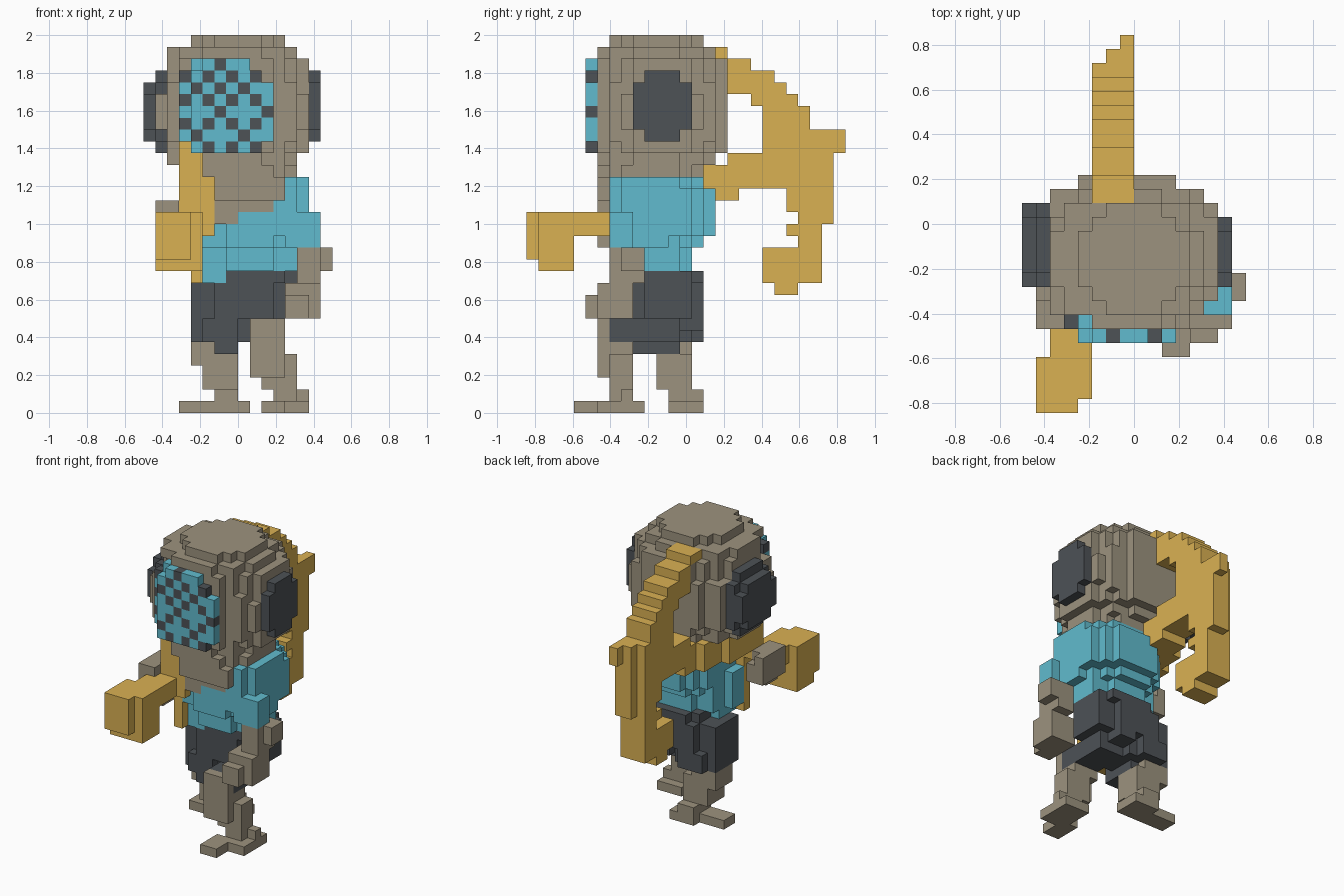
import bpy
import bmesh
from mathutils import Vector

if "Cube" in bpy.data.objects:
    bpy.data.objects.remove(bpy.data.objects["Cube"], do_unlink=True)

UNIT = 1 / 16                        # edge of one block
ORIGIN = Vector((-8, -13.5, 0))      # block grid corner
cells = {}                           # block position -> part name
part_materials = {}


def make_material(name, rgb):
    mat = bpy.data.materials.new(name)
    mat.use_nodes = True
    mat.diffuse_color = (*rgb, 1)
    bsdf = mat.node_tree.nodes["Principled BSDF"]
    bsdf.inputs["Base Color"].default_value = (*rgb, 1)
    bsdf.inputs["Roughness"].default_value = 0.9
    return mat


tan = make_material("warm grey fur", (0.335, 0.29, 0.21))
teal = make_material("teal cloth", (0.12, 0.5, 0.62))
gold = make_material("ochre gold", (0.7, 0.44, 0.086))
dark = make_material("charcoal", (0.075, 0.084, 0.094))


def put(part, material, x, y, z):
    cells[(x, y, z)] = part
    part_materials[part] = material


def fill(part, material, *boxes):
    """Fill boxes given as (x0, y0, z0, x1, y1, z1) in blocks."""
    for x0, y0, z0, x1, y1, z1 in boxes:
        for x in range(x0, x1):
            for y in range(y0, y1):
                for z in range(z0, z1):
                    put(part, material, x, y, z)


def disc(part, material, z0, z1, x0, x1, y0, y1, power=2.2):
    """Fill a rounded slab between two heights."""
    for x in range(x0, x1):
        for y in range(y0, y1):
            u = abs(2 * x + 1 - x0 - x1) / (x1 - x0)
            v = abs(2 * y + 1 - y0 - y1) / (y1 - y0)
            if u ** power + v ** power <= 1:
                fill(part, material, (x, y, z0, x + 1, y + 1, z1))


def plate(part, material, x, y0, y1, z0, z1):
    """Fill an upright octagon one block thick."""
    fill(part, material, (x, y0 + 1, z0, x + 1, y1 - 1, z1),
         (x, y0, z0 + 1, x + 1, y1, z1 - 1))


# Shirt, stepping in towards the waist
disc("shirt", teal, 19, 20, 5, 14, 7, 15)
disc("shirt", teal, 15, 19, 5, 14, 7, 16)
disc("shirt", teal, 14, 15, 5, 13, 7, 15)
disc("shirt", teal, 12, 14, 5, 13, 8, 14)
fill("shirt", teal, (5, 9, 11, 7, 12, 12), (5, 8, 14, 8, 10, 16),
     (4, 9, 12, 5, 11, 16))
fill("left_sleeve", teal, (12, 7, 17, 13, 12, 20), (13, 8, 17, 14, 12, 20),
     (12, 7, 14, 15, 9, 17), (12, 9, 14, 14, 12, 17))

# Chest fur and chin
fill("chest", tan, (6, 6, 18, 12, 9, 20), (6, 7, 17, 11, 9, 18),
     (6, 7, 16, 8, 9, 17))

# Head built from rounded slabs
disc("head", tan, 19, 20, 5, 13, 6, 14)
disc("head", tan, 20, 21, 3, 13, 6, 15)
disc("head", tan, 21, 22, 2, 13, 6, 16)
disc("head", tan, 22, 23, 2, 14, 6, 17)
disc("head", tan, 23, 24, 1, 14, 6, 17, 2.4)
disc("head", tan, 24, 27, 1, 14, 6, 17, 2.8)
disc("head", tan, 27, 28, 1, 14, 6, 17, 2.4)
disc("head", tan, 28, 30, 2, 14, 6, 17)
disc("head", tan, 30, 31, 2, 13, 6, 16)
disc("head", tan, 31, 32, 4, 12, 7, 15)

# Ears
plate("right_ear", dark, 1, 9, 15, 22, 29)
plate("right_ear", dark, 0, 9, 15, 23, 28)
plate("left_ear", dark, 14, 9, 14, 23, 29)

# Spotted face mask, set back one block at its right edge
plain = {(4, 29), (8, 29), (6, 23), (10, 27), (10, 23), (4, 25), (8, 25)}
for x in range(3, 11):
    for z in range(22, 30):
        clipped = (x == 3 and z in (22, 29)) or (x > 8 and z == 29) \
            or (x == 10 and z in (22, 28))
        if clipped:
            continue
        y = 6 if x == 3 or (x == 4 and z == 29) else 5
        if (x + z) % 2 and (x, z) not in plain:
            put("mask_spots", dark, x, y, z)
        else:
            put("mask", teal, x, y, z)

# Shoulder wrap, running from the chest round to the tail
fill("shoulder_wrap", gold, (3, 7, 20, 5, 9, 24), (3, 7, 17, 6, 9, 20),
     (4, 7, 15, 6, 8, 17), (4, 8, 11, 5, 9, 17),
     (3, 9, 18, 5, 13, 21), (4, 13, 18, 7, 16, 21))

# Right arm and the block held in front
fill("right_arm", tan, (1, 6, 15, 3, 9, 18), (1, 9, 15, 2, 10, 18),
     (2, 9, 15, 3, 10, 17), (2, 6, 14, 4, 8, 15))
fill("right_hand_block", gold, (1, 0, 13, 4, 1, 17), (1, 1, 12, 5, 4, 17),
     (2, 4, 15, 5, 7, 17))

# Left arm
fill("left_arm", tan, (13, 7, 12, 15, 10, 14), (15, 8, 12, 16, 10, 14),
     (12, 6, 8, 15, 9, 11), (13, 7, 11, 15, 10, 12), (12, 5, 8, 14, 7, 10))

# Trousers, rounded at the hips with two short legs
disc("trousers", dark, 8, 11, 4, 13, 9, 15)
disc("trousers", dark, 11, 12, 6, 13, 9, 15)
disc("trousers", dark, 6, 8, 4, 9, 9, 15)
fill("trousers", dark, (4, 10, 6, 9, 12, 11), (9, 7, 6, 12, 13, 8),
     (9, 13, 7, 11, 15, 8), (12, 10, 8, 13, 13, 11), (6, 9, 5, 8, 13, 6))

# Legs and feet
fill("left_leg", tan, (9, 6, 5, 12, 7, 8), (9, 7, 5, 12, 9, 6),
     (9, 6, 3, 10, 8, 5), (10, 6, 3, 12, 9, 5), (12, 7, 2, 13, 9, 5),
     (10, 7, 2, 12, 9, 3), (11, 7, 1, 13, 9, 2))
fill("left_foot", tan, (10, 4, 0, 12, 7, 1), (11, 6, 0, 14, 10, 1),
     (12, 8, 1, 14, 9, 2))
fill("right_leg", tan, (4, 11, 4, 7, 14, 6), (5, 11, 2, 8, 14, 5))
fill("right_foot", tan, (6, 12, 0, 8, 15, 2), (8, 12, 0, 9, 15, 1),
     (3, 12, 0, 6, 14, 1))

# Tail as side profile runs: y0, y1, z0, z1
tail_runs = [(15, 17, 19, 21), (16, 18, 18, 21), (17, 20, 19, 22),
             (15, 17, 30, 31), (17, 19, 27, 30), (19, 20, 26, 29),
             (20, 21, 19, 29), (21, 22, 19, 28), (22, 23, 17, 27),
             (23, 24, 11, 26), (24, 25, 11, 24), (25, 26, 16, 24),
             (26, 27, 22, 24), (22, 23, 10, 14), (22, 23, 15, 16),
             (21, 22, 10, 14), (20, 21, 11, 14)]
for y0, y1, z0, z1 in tail_runs:
    left = max(5, y0 - 19)           # the outer edge narrows
    fill("tail", gold, (left, y0, z0, 8, y1, z1))

# Turn each part into a mesh of its exposed block faces
for part, material in part_materials.items():
    bm = bmesh.new()
    corners = {}

    def corner(p):
        key = tuple(round(c) for c in p)
        if key not in corners:
            corners[key] = bm.verts.new((Vector(key) + ORIGIN) * UNIT)
        return corners[key]

    for cell, owner in cells.items():
        if owner != part:
            continue
        for axis in range(3):
            for side in (0, 1):
                step = Vector((0, 0, 0))
                step[axis] = 1 if side else -1
                if tuple(int(c) for c in Vector(cell) + step) in cells:
                    continue
                u, v = Vector((0, 0, 0)), Vector((0, 0, 0))
                u[(axis + 1) % 3] = 1
                v[(axis + 2) % 3] = 1
                base = Vector(cell)
                base[axis] += side
                quad = [base, base + u, base + u + v, base + v]
                if not side:
                    quad.reverse()
                bm.faces.new([corner(p) for p in quad])
    mesh = bpy.data.meshes.new(part)
    bm.to_mesh(mesh)
    bm.free()
    mesh.materials.append(material)
    bpy.context.collection.objects.link(bpy.data.objects.new(part, mesh))
